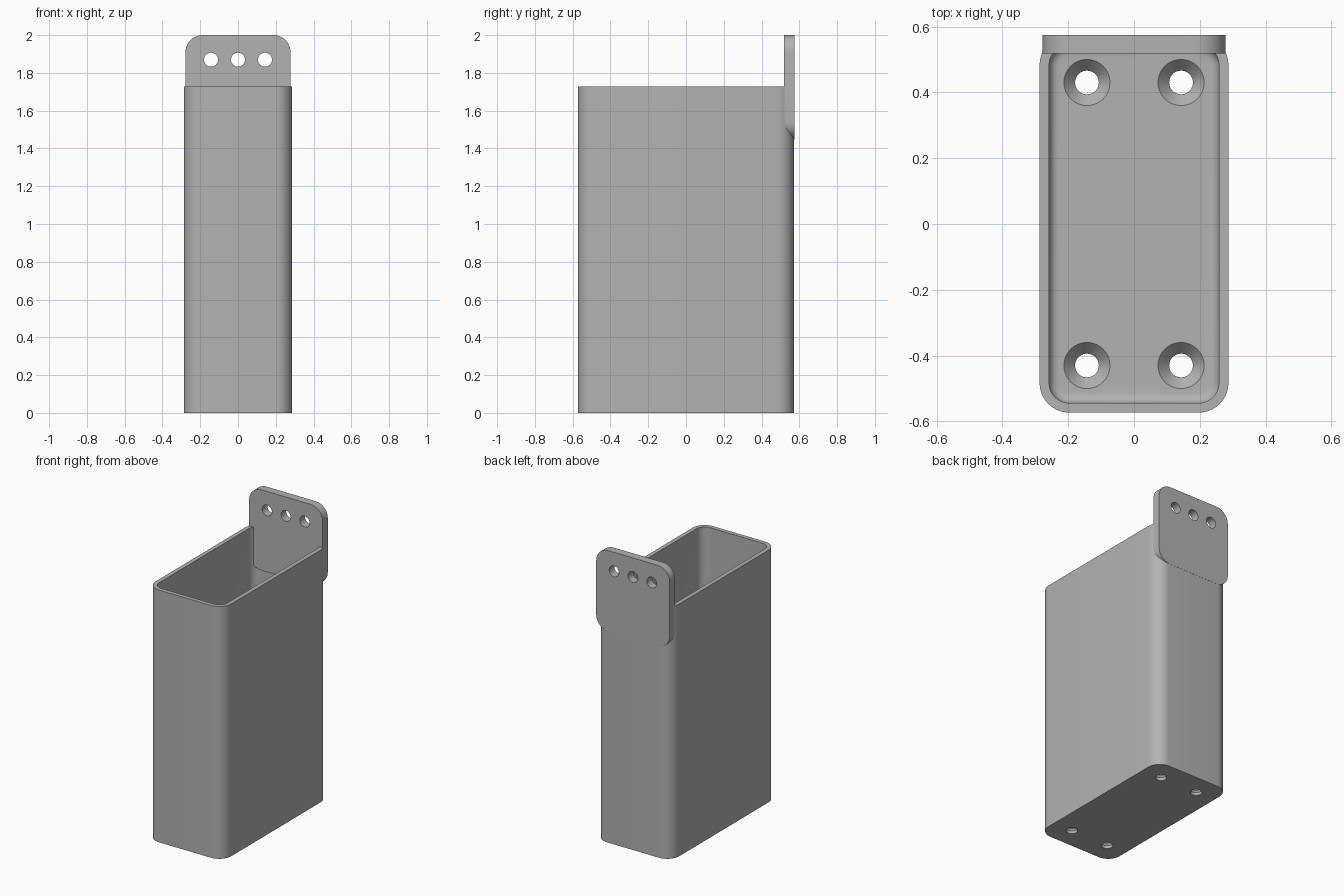
import bpy, bmesh, math

cube = bpy.data.objects.get("Cube")
if cube:
    bpy.data.objects.remove(cube, do_unlink=True)

grey = bpy.data.materials.new("plain grey")
grey.use_nodes = True
grey.diffuse_color = (0.45, 0.45, 0.45, 1)
grey.node_tree.nodes["Principled BSDF"].inputs["Base Color"].default_value = grey.diffuse_color

HALF_X, HALF_Y, HEIGHT, RADIUS = 0.287, 0.573, 1.727, 0.09
WALL, FLOOR, FILLET = 0.029, 0.057, 0.03


def rounded_rect(hx, hy, r, steps=10):
    """Counter-clockwise outline of a rectangle with round corners."""
    pts = []
    for i, (sx, sy) in enumerate(((1, 1), (-1, 1), (-1, -1), (1, -1))):
        for k in range(steps + 1):
            a = math.pi / 2 * (i + k / steps)
            pts.append((sx * (hx - r) + r * math.cos(a), sy * (hy - r) + r * math.sin(a)))
    return pts


def loft(name, rings):
    """Skin a list of equal-length 3D rings and cap both ends."""
    bm = bmesh.new()
    loops = [[bm.verts.new(p) for p in ring] for ring in rings]
    for a, b in zip(loops, loops[1:]):
        for i in range(len(a)):
            j = (i + 1) % len(a)
            bm.faces.new((a[i], a[j], b[j], b[i]))
    bm.faces.new(loops[0][::-1])
    bm.faces.new(loops[-1])
    bmesh.ops.recalc_face_normals(bm, faces=bm.faces)
    mesh = bpy.data.meshes.new(name)
    bm.to_mesh(mesh)
    bm.free()
    mesh.materials.append(grey)
    obj = bpy.data.objects.new(name, mesh)
    bpy.context.collection.objects.link(obj)
    return obj


def turned(name, profile, place, sides=40):
    """Round cutter from (radius, height) pairs, positioned by a function."""
    angles = [2 * math.pi * k / sides for k in range(sides)]
    return loft(name, [[place(r * math.cos(a), r * math.sin(a), h) for a in angles]
                       for r, h in profile])


def cut(target, cutters):
    """Subtract the cutters, apply, then remove them."""
    for c in cutters:
        c.hide_render = True
        mod = target.modifiers.new("hole", "BOOLEAN")
        mod.operation, mod.solver, mod.object = "DIFFERENCE", "EXACT", c
    bpy.context.view_layer.update()
    mesh = bpy.data.meshes.new_from_object(
        target.evaluated_get(bpy.context.evaluated_depsgraph_get()))
    target.modifiers.clear()
    target.data = mesh
    for c in cutters:
        bpy.data.objects.remove(c, do_unlink=True)
    bpy.ops.object.select_all(action="DESELECT")
    target.select_set(True)
    bpy.context.view_layer.objects.active = target
    bpy.ops.object.shade_smooth_by_angle(angle=math.radians(30))


def level(inset, z):
    return [(x, y, z) for x, y in rounded_rect(HALF_X - inset, HALF_Y - inset, RADIUS - inset)]


# Open box: outside up, over the rim, down the inside and round the floor fillet
rings = [level(0, 0), level(0, HEIGHT), level(WALL, HEIGHT)]
for k in range(7):
    a = math.pi / 2 * k / 6
    rings.append(level(WALL + FILLET * (1 - math.cos(a)), FLOOR + FILLET * (1 - math.sin(a))))
box = loft("open_box", rings)

# Countersunk screw holes in the floor
screw = [(0.036, -0.05), (0.036, 0.02), (0.07, FLOOR), (0.07, FLOOR + 0.01)]
cut(box, [turned("screw_cutter", screw,
                 lambda u, v, h, sx=sx, sy=sy: (sx * 0.143 + u, sy * 0.43 + v, h))
          for sx in (-1, 1) for sy in (-1, 1)])

# Hanging tab on the back wall, with three round holes
outline = rounded_rect(0.278, 0.276, RADIUS)
tab = loft("hanging_tab", [[(x, y, z + 1.724) for x, z in outline] for y in (0.518, 0.574)])
cut(tab, [turned("tab_cutter", [(0.037, 0.4), (0.037, 0.7)],
                 lambda u, v, h, cx=cx: (cx + u, h, 1.87 + v))
          for cx in (-0.143, 0, 0.143)])
